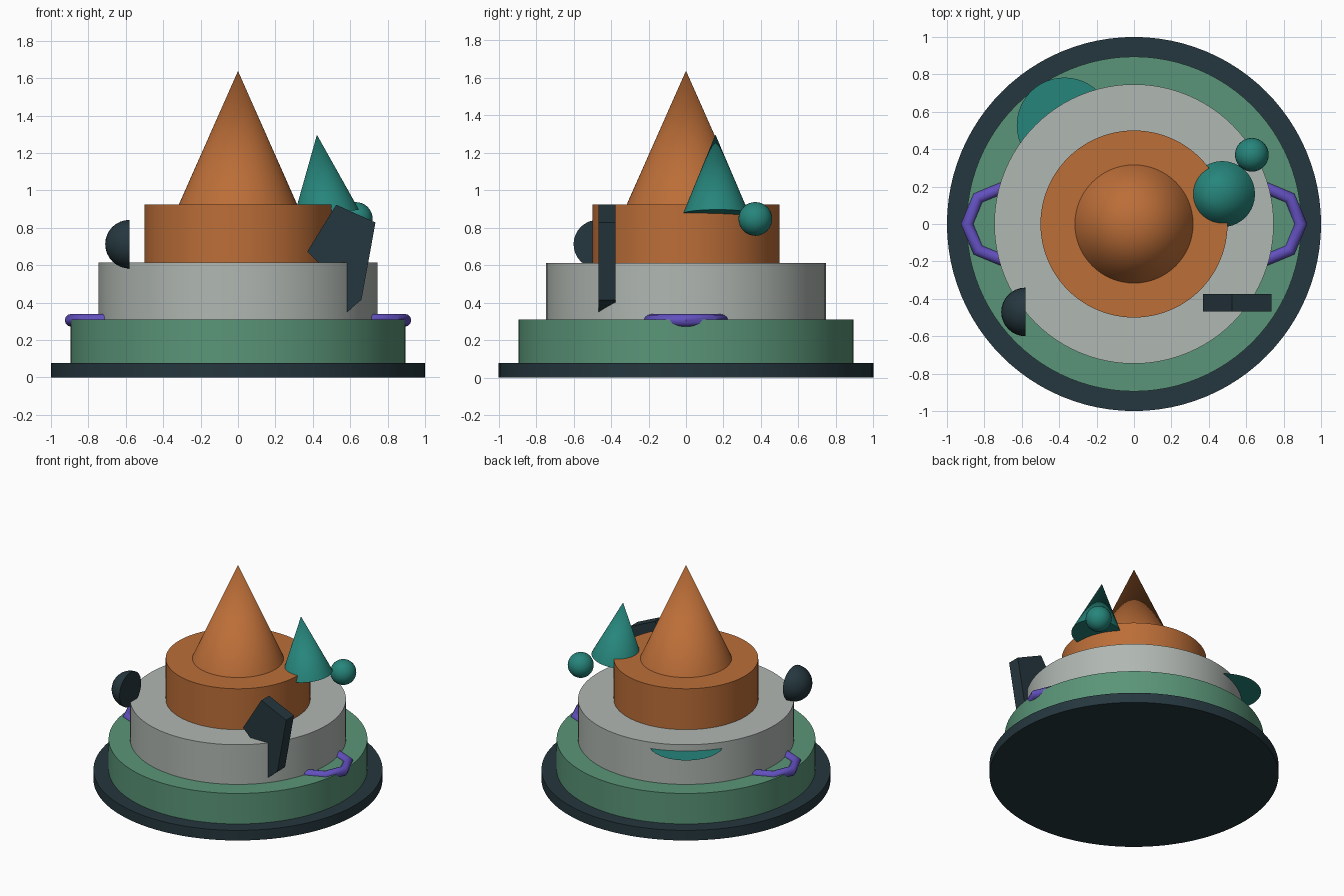
import bpy, bmesh, math
from mathutils import Vector

if "Cube" in bpy.data.objects:
    bpy.data.objects.remove(bpy.data.objects["Cube"])


def lin(c):
    c /= 255
    return c / 12.92 if c <= 0.04045 else ((c + 0.055) / 1.055) ** 2.4


def material(name, r, g, b):
    m = bpy.data.materials.new(name)
    m.diffuse_color = (lin(r), lin(g), lin(b), 1)
    m.use_nodes = True
    m.node_tree.nodes["Principled BSDF"].inputs["Base Color"].default_value = m.diffuse_color
    return m


SLATE = material("dark slate", 37, 55, 62)
GREEN = material("sage green", 90, 149, 120)
GREY = material("light grey", 176, 183, 178)
ORANGE = material("burnt orange", 188, 110, 56)
TEAL = material("teal", 38, 133, 123)
PURPLE = material("purple", 98, 80, 190)


def finish(name, mat, smooth=True):
    ob = bpy.context.object
    ob.name = name
    ob.data.materials.append(mat)
    if smooth:
        bpy.ops.object.shade_smooth_by_angle(angle=math.radians(35))
    return ob


def mesh_object(name, bm, mat, smooth=True):
    me = bpy.data.meshes.new(name)
    bmesh.ops.recalc_face_normals(bm, faces=bm.faces)
    bm.to_mesh(me)
    bm.free()
    ob = bpy.data.objects.new(name, me)
    bpy.context.collection.objects.link(ob)
    bpy.ops.object.select_all(action='DESELECT')
    bpy.context.view_layer.objects.active = ob
    ob.select_set(True)
    return finish(name, mat, smooth)


# Stacked round tiers
tiers = [("base_plate", 1.0, 0.0, 0.077, SLATE),
         ("lower_tier", 0.895, 0.077, 0.31, GREEN),
         ("middle_tier", 0.747, 0.31, 0.613, GREY),
         ("upper_tier", 0.5, 0.613, 0.925, ORANGE)]
for name, r, z0, z1, mat in tiers:
    bpy.ops.mesh.primitive_cylinder_add(vertices=96, radius=r, depth=z1 - z0,
                                        location=(0, 0, (z0 + z1) / 2))
    finish(name, mat)

# Central spire
bpy.ops.mesh.primitive_cone_add(vertices=64, radius1=0.316, radius2=0, depth=0.713,
                                location=(0, 0, 0.925 + 0.713 / 2))
finish("spire", ORANGE)

# Small leaning cone, placed by its tip and base centre
tip, foot = Vector((0.422, 0.157, 1.297)), Vector((0.472, 0.16, 0.876))
axis = tip - foot
bpy.ops.mesh.primitive_cone_add(vertices=48, radius1=0.176, radius2=0, depth=axis.length,
                                location=(tip + foot) / 2,
                                rotation=axis.to_track_quat('Z', 'Y').to_euler())
finish("leaning_cone", TEAL)

# Ball beside the cone
bpy.ops.mesh.primitive_uv_sphere_add(segments=32, ring_count=16, radius=0.09,
                                     location=(0.63, 0.37, 0.847))
finish("ball", TEAL)

# Half dome with its flat side facing +x
bm = bmesh.new()
bmesh.ops.create_uvsphere(bm, u_segments=32, v_segments=16, radius=0.13)
cut = bmesh.ops.bisect_plane(bm, geom=bm.verts[:] + bm.edges[:] + bm.faces[:], dist=1e-5,
                             plane_co=(0, 0, 0), plane_no=(1, 0, 0), clear_outer=True)
rim = [e for e in cut["geom_cut"] if isinstance(e, bmesh.types.BMEdge)]
bmesh.ops.holes_fill(bm, edges=rim, sides=0)
bmesh.ops.translate(bm, verts=bm.verts, vec=(-0.58, -0.47, 0.712))
mesh_object("half_dome", bm, SLATE)

# Angular slab standing through the middle tier
outline = [(0.37, 0.672), (0.525, 0.923), (0.735, 0.828), (0.66, 0.415),
           (0.56, 0.33), (0.56, 0.5), (0.44, 0.605)]
bm = bmesh.new()
face = bm.faces.new([bm.verts.new((x, -0.468, z)) for x, z in outline])
ext = bmesh.ops.extrude_face_region(bm, geom=[face], use_keep_orig=True)
bmesh.ops.translate(bm, vec=(0, 0.093, 0),
                    verts=[v for v in ext["geom"] if isinstance(v, bmesh.types.BMVert)])
mesh_object("angular_slab", bm, SLATE, smooth=False)

# Flat disc emerging from the back of the middle tier
bpy.ops.mesh.primitive_circle_add(vertices=48, radius=0.255, fill_type='NGON',
                                  location=(-0.372, 0.528, 0.565))
finish("flat_disc", TEAL, smooth=False)

# Ring handles on both sides
for side, label in ((-1, "left"), (1, "right")):
    bpy.ops.mesh.primitive_torus_add(major_segments=8, minor_segments=12,
                                     major_radius=0.197, minor_radius=0.034,
                                     location=(side * 0.695, 0, 0.305))
    finish(label + "_ring_handle", PURPLE)
